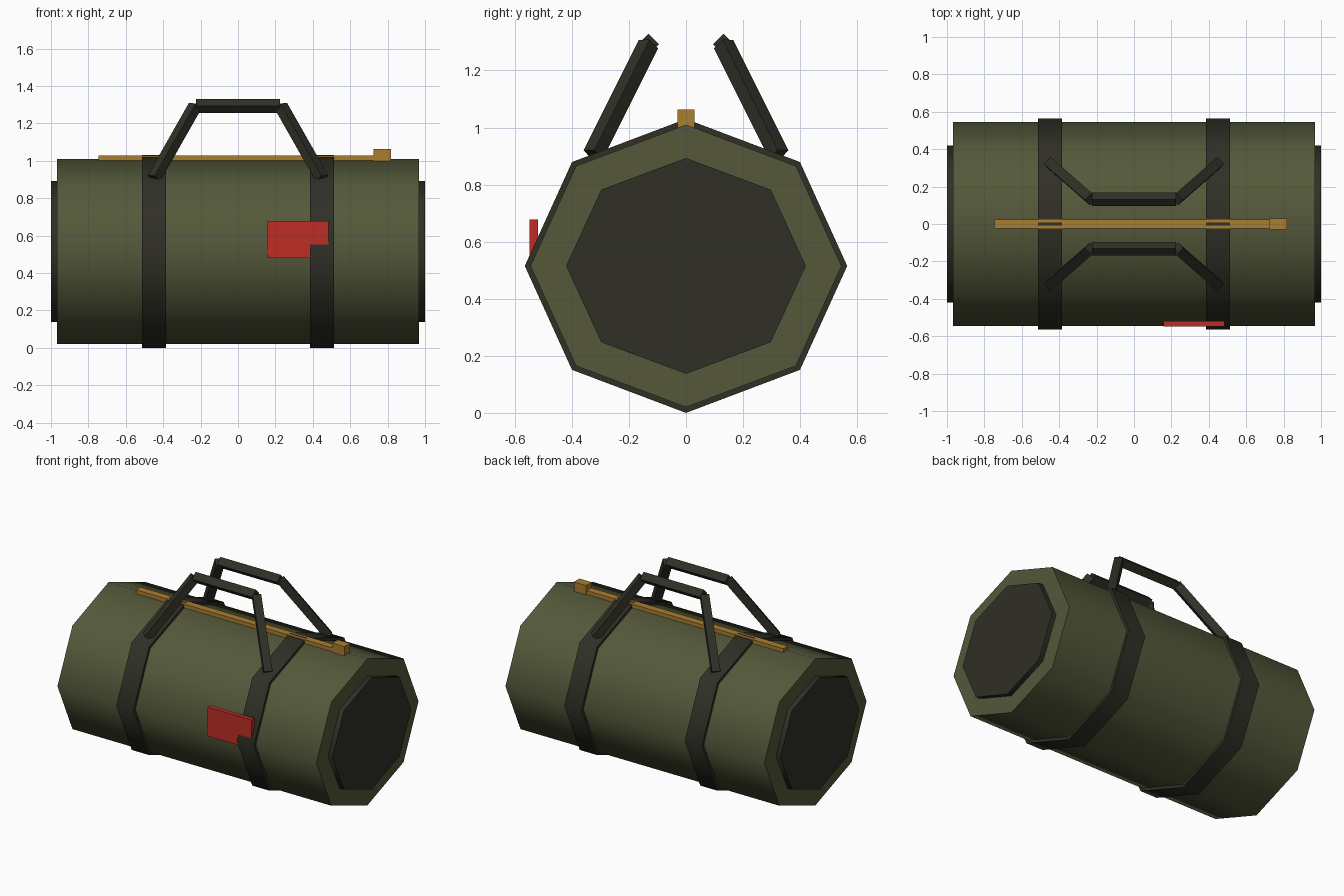
import bpy, bmesh, math
from mathutils import Vector, Matrix

if "Cube" in bpy.data.objects:
    bpy.data.objects.remove(bpy.data.objects["Cube"])


def material(name, rgb):
    m = bpy.data.materials.new(name)
    m.diffuse_color = (*rgb, 1)
    m.use_nodes = True
    m.node_tree.nodes["Principled BSDF"].inputs["Base Color"].default_value = m.diffuse_color
    return m


OLIVE = material("olive canvas", (0.089, 0.098, 0.042))
BLACK = material("dark webbing", (0.029, 0.029, 0.020))
GOLD = material("brass", (0.40, 0.205, 0.030))
RED = material("red label", (0.515, 0.026, 0.019))


def finish(name, bm, mat):
    mesh = bpy.data.meshes.new(name)
    bm.to_mesh(mesh)
    bm.free()
    for p in mesh.polygons:
        p.use_smooth = True
    mesh.set_sharp_from_angle(angle=math.radians(60))
    mesh.materials.append(mat)
    ob = bpy.data.objects.new(name, mesh)
    bpy.context.collection.objects.link(ob)
    return ob


def rod(name, a, b, radius, sides, mat, squash=1.0):
    """Prism from a to b, optionally squashed in height."""
    a, b = Vector(a), Vector(b)
    d = b - a
    bm = bmesh.new()
    bmesh.ops.create_cone(bm, cap_ends=True, segments=sides,
                          radius1=radius, radius2=radius, depth=d.length)
    turn = Vector((0, 0, 1)).rotation_difference(d.normalized()).to_matrix().to_4x4()
    place = Matrix.Translation((a + b) / 2) @ Matrix.Diagonal((1, 1, squash, 1)) @ turn
    bm.transform(place)
    return finish(name, bm, mat)


def box(name, lo, hi, mat):
    lo, hi = Vector(lo), Vector(hi)
    bm = bmesh.new()
    bmesh.ops.create_cube(bm, size=1)
    bm.transform(Matrix.Translation((lo + hi) / 2) @ Matrix.Diagonal((*(hi - lo), 1)))
    return finish(name, bm, mat)


Z = 0.515  # height of the bag's axis

# Octagonal canvas body
rod("bag_body", (-0.967, 0, Z), (0.967, 0, Z), 0.545, 8, OLIVE, 0.495 / 0.545)

# End panels and wrap-around straps
for side, s in (("left", -1), ("right", 1)):
    rod(f"{side}_end_panel", (s * 0.94, 0, Z), (s * 1.0, 0, Z), 0.42, 8, BLACK, 0.9)
    rod(f"{side}_strap", (s * 0.45 - 0.064, 0, Z), (s * 0.45 + 0.064, 0, Z),
        0.565, 8, BLACK, Z / 0.565)

# Carry handles: two legs and a grip each
for side, s in (("front", -1), ("back", 1)):
    for end, e in (("left", -1), ("right", 1)):
        rod(f"{side}_handle_{end}_leg", (e * 0.45, s * 0.325, 0.905),
            (e * 0.23, s * 0.132, 1.292), 0.037, 4, BLACK)
    rod(f"{side}_handle_grip", (-0.225, s * 0.132, 1.292),
        (0.225, s * 0.132, 1.292), 0.037, 4, BLACK)

# Zip along the top with its pull
box("zip", (-0.745, -0.024, 0.99), (0.745, 0.024, 1.027), GOLD)
box("zip_pull", (0.725, -0.03, 1.0), (0.817, 0.03, 1.063), GOLD)

# Label on the front, partly tucked under the strap
box("label", (0.157, -0.548, 0.48), (0.485, -0.518, 0.677), RED)
